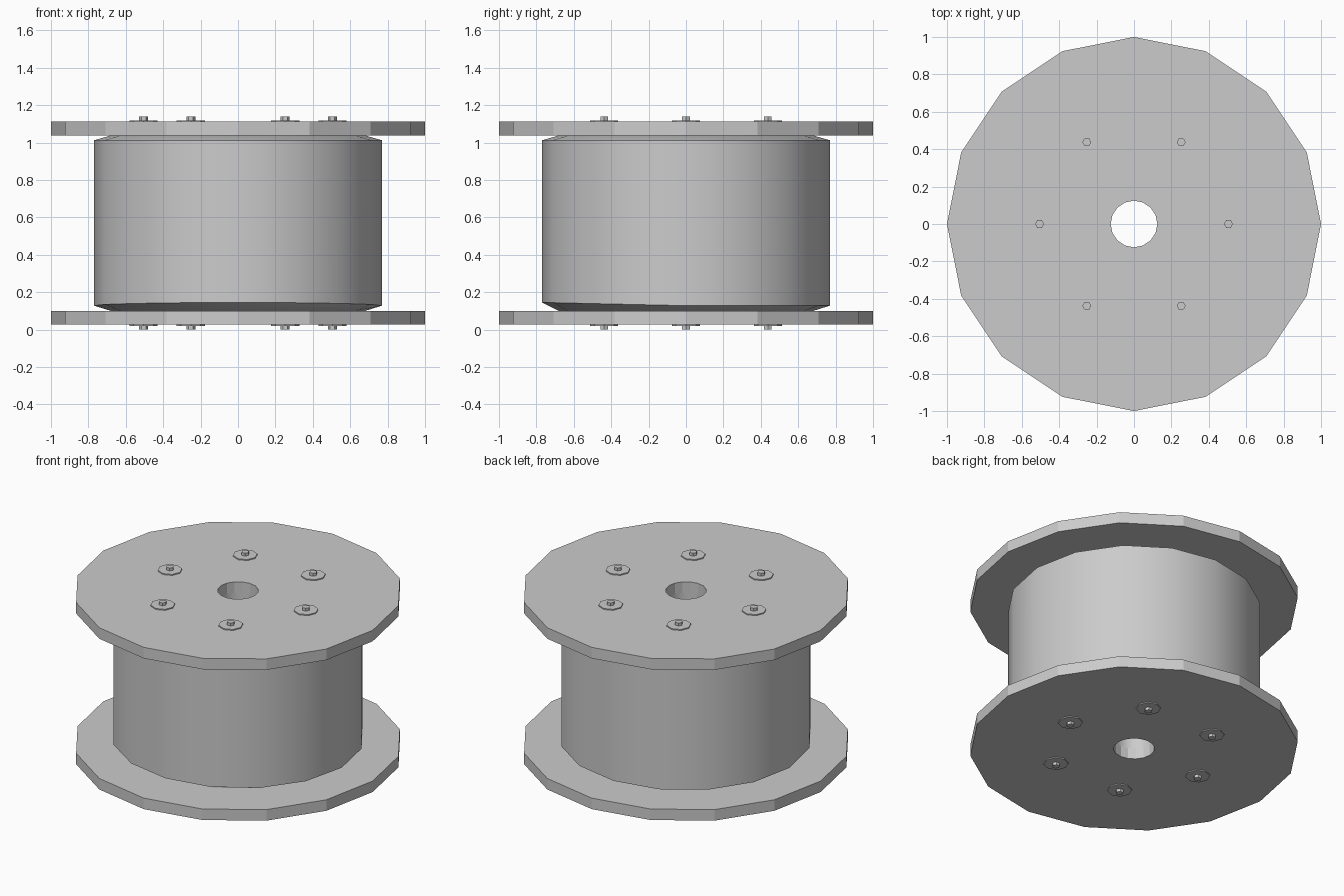
import bpy, bmesh
from math import sin, cos, pi, radians

if "Cube" in bpy.data.objects:
    bpy.data.objects.remove(bpy.data.objects["Cube"])


def lathe(name, profile, sides, centre=(0, 0), closed=True, smooth=False, lift=None):
    """Turn an (r, z) profile about a vertical axis; closed profiles make rings."""
    bm = bmesh.new()
    rings = []
    for i, (r, z) in enumerate(profile):
        ring = []
        for k in range(sides):
            a = 2 * pi * k / sides
            dz = lift(i, a) if lift else 0
            ring.append(bm.verts.new((centre[0] + r * cos(a), centre[1] + r * sin(a), z + dz)))
        rings.append(ring)
    n = len(rings)
    for i in range(n if closed else n - 1):
        lo, hi = rings[i], rings[(i + 1) % n]
        for k in range(sides):
            m = (k + 1) % sides
            bm.faces.new((lo[k], lo[m], hi[m], hi[k]))
    if not closed:
        bm.faces.new(rings[0][::-1])
        bm.faces.new(rings[-1])
    bmesh.ops.recalc_face_normals(bm, faces=bm.faces)
    me = bpy.data.meshes.new(name)
    bm.to_mesh(me)
    bm.free()
    ob = bpy.data.objects.new(name, me)
    bpy.context.collection.objects.link(ob)
    if smooth:
        bpy.ops.object.select_all(action='DESELECT')
        ob.select_set(True)
        bpy.context.view_layer.objects.active = ob
        bpy.ops.object.shade_smooth_by_angle(angle=radians(30))
    return ob


BORE = 0.125

# End flanges
for label, z0, z1 in (("lower", 0.026, 0.1), ("upper", 1.038, 1.112)):
    lathe(label + "_flange", [(BORE, z0), (1, z0), (1, z1), (BORE, z1)], 16)

# Wound drum with chamfered ends; the lower winding rises slightly at the front
lathe("wound_drum",
      [(BORE, 0.1), (0.68, 0.1), (0.77, 0.128), (0.77, 1.012), (0.68, 1.038), (BORE, 1.038)],
      16, smooth=True,
      lift=lambda i, a: 0.017 * max(0, -sin(a)) if i == 2 else 0)

# Bolts and washers on both flanges
for k in range(6):
    c = (0.505 * cos(k * pi / 3), 0.505 * sin(k * pi / 3))
    for label, face, d in (("upper", 1.112, 1), ("lower", 0.026, -1)):
        def bar(name, r, h, sides):
            z = sorted((face, face + d * h))
            lathe(f"{label}_{name}_{k + 1}", [(r, z[0]), (r, z[1])], sides, c, closed=False)
        bar("washer", 0.075, 0.007, 8)
        bar("bolt", 0.024, 0.026, 6)
